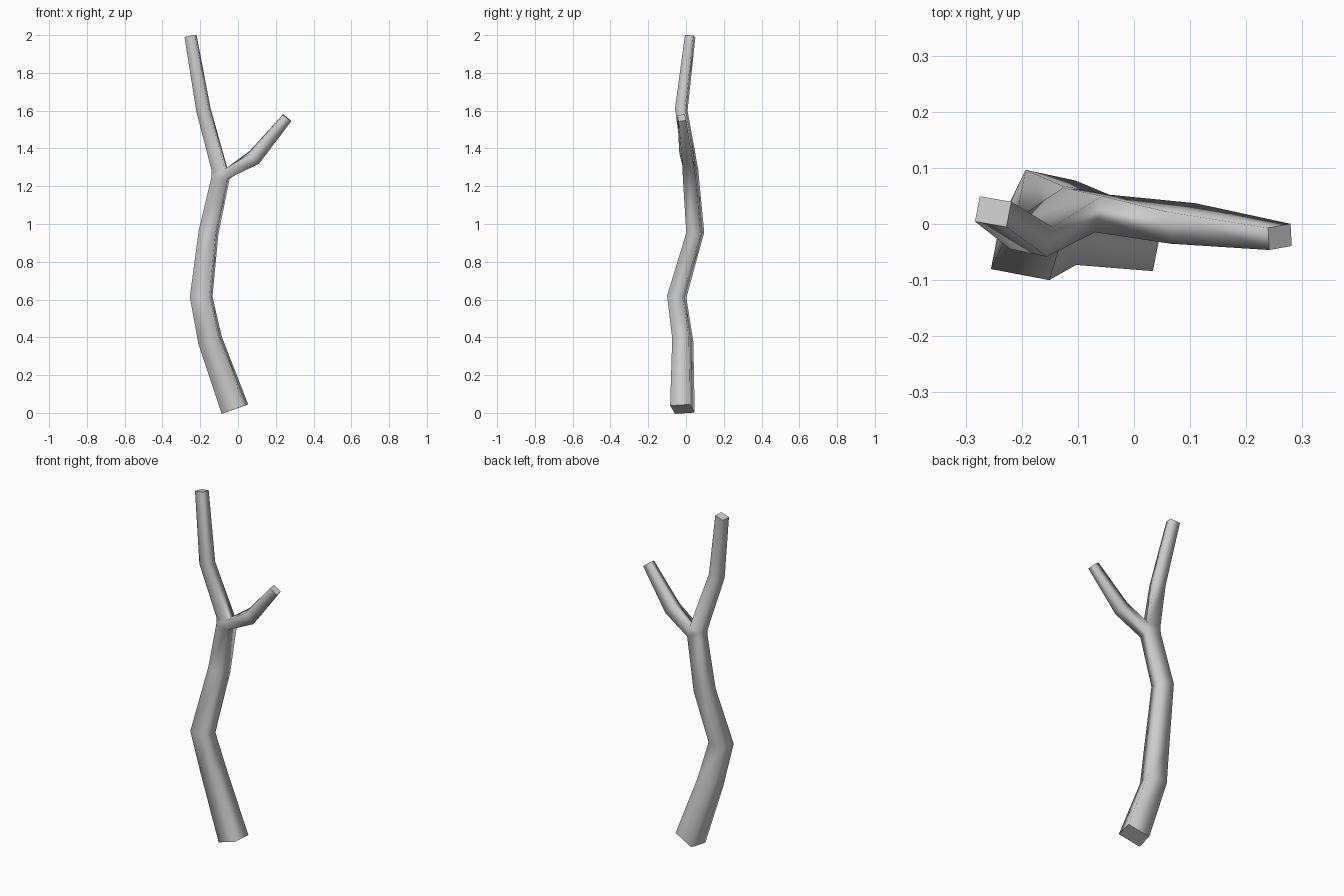
import bpy, bmesh
from math import radians, cos, sin
from mathutils import Vector

if "Cube" in bpy.data.objects:
    bpy.data.objects.remove(bpy.data.objects["Cube"])

bm = bmesh.new()


def make_rings(path, turn):
    """Four-sided rings square to the path: (x, y, z, width, depth) each."""
    pts = [Vector(p[:3]) for p in path]
    rings = []
    for i, (c, p) in enumerate(zip(pts, path)):
        t = Vector()
        if i > 0:
            t += (c - pts[i - 1]).normalized()
        if i < len(pts) - 1:
            t += (pts[i + 1] - c).normalized()
        t.normalize()
        u = Vector((cos(turn), sin(turn), 0))
        u = (u - t * u.dot(t)).normalized()
        v = t.cross(u)
        u, v = u * p[3] / 2, v * p[4] / 2
        rings.append([bm.verts.new(q) for q in (c - u - v, c + u - v, c + u + v, c - u + v)])
    return rings


def bridge(a, b, skip=None):
    for k in range(4):
        if k != skip:
            n = (k + 1) % 4
            bm.faces.new((a[k], a[n], b[n], b[k])).smooth = True


def cap(ring):
    face = bm.faces.new(ring)
    for e in face.edges:
        e.smooth = False


# main stem
stem = make_rings([
    (-0.016, -0.019, 0.02, 0.130, 0.106),
    (-0.148, -0.017, 0.385, 0.113, 0.090),
    (-0.195, -0.049, 0.615, 0.106, 0.084),
    (-0.156, 0.049, 0.955, 0.092, 0.078),
    (-0.093, 0.026, 1.242, 0.086, 0.070),
    (-0.098, 0.025, 1.290, 0.072, 0.066),
    (-0.183, -0.025, 1.605, 0.068, 0.054),
    (-0.251, 0.022, 1.994, 0.058, 0.046),
], radians(-11))
FORK = 4
for i in range(len(stem) - 1):
    bridge(stem[i], stem[i + 1], skip=1 if i == FORK else None)
cap(stem[0][::-1])
cap(stem[-1])

# side twig grows out of the open face at the fork
twig = make_rings([
    (-0.050, 0.024, 1.280, 0.070, 0.066),
    (0.087, 0.001, 1.353, 0.073, 0.058),
    (0.260, -0.023, 1.562, 0.052, 0.040),
], radians(3))
for v in twig.pop(0):
    bm.verts.remove(v)
lo, hi = stem[FORK], stem[FORK + 1]
bridge([hi[1], lo[1], lo[2], hi[2]], twig[0])
bridge(twig[0], twig[1])
cap(twig[1])

bmesh.ops.recalc_face_normals(bm, faces=bm.faces[:])
mesh = bpy.data.meshes.new("branch")
bm.to_mesh(mesh)
bm.free()
branch = bpy.data.objects.new("branch", mesh)
bpy.context.collection.objects.link(branch)
